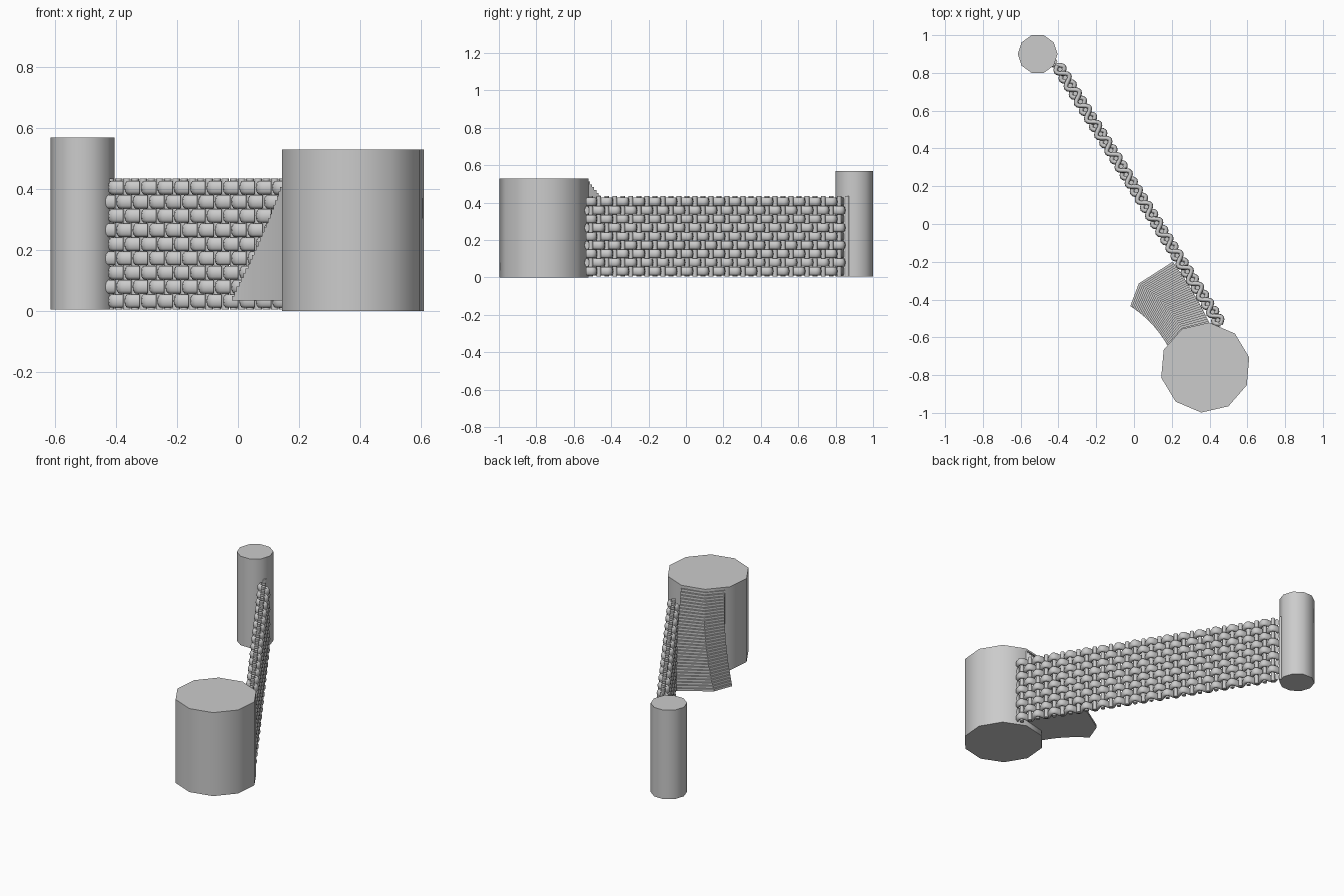
import bpy, bmesh, math
from mathutils import Vector

if "Cube" in bpy.data.objects:
    bpy.data.objects.remove(bpy.data.objects["Cube"])


def finish(name, bm, angle=40):
    bmesh.ops.recalc_face_normals(bm, faces=bm.faces)
    me = bpy.data.meshes.new(name)
    bm.to_mesh(me)
    bm.free()
    ob = bpy.data.objects.new(name, me)
    bpy.context.collection.objects.link(ob)
    bpy.ops.object.select_all(action='DESELECT')
    ob.select_set(True)
    bpy.context.view_layer.objects.active = ob
    bpy.ops.object.shade_smooth_by_angle(angle=math.radians(angle))
    return ob


def prism(bm, x, y, r, z0, z1, sides, turn=0):
    rings = [[bm.verts.new((x + r * math.cos(turn + i * math.tau / sides),
                            y + r * math.sin(turn + i * math.tau / sides), z))
              for i in range(sides)] for z in (z0, z1)]
    for i in range(sides):
        j = (i + 1) % sides
        bm.faces.new((rings[0][i], rings[0][j], rings[1][j], rings[1][i]))
    bm.faces.new(rings[0][::-1])
    bm.faces.new(rings[1])


# Ten-sided towers
TOWERS = (("large_tower", 0.377, -0.76, 0.239, 0.0, 0.53, math.radians(85)),
          ("small_tower", -0.51, 0.90, 0.105, 0.005, 0.57, 0))
for name, x, y, r, z0, z1, turn in TOWERS:
    bm = bmesh.new()
    prism(bm, x, y, r, z0, z1, 10, turn)
    finish(name, bm)

# Woven wall: one post per half wave, strands weave around them
START, END, HALVES = Vector((-0.405, 0.84, 0)), Vector((0.457, -0.53, 0)), 32
step = (END - START) / HALVES
d = step.normalized()
side = Vector((d.y, -d.x, 0))       # towards the front left

bm = bmesh.new()
for k in range(-1, HALVES):
    p = START + step * (k + 0.5)
    prism(bm, p.x, p.y, 0.0125, 0.005, 0.435, 8)
finish("wall_posts", bm, 60)

AMP, HALF_W, HALF_H, SUB, SEC = 0.025, 0.0125, 0.0232, 6, 10
bm = bmesh.new()
for row in range(9):
    z = 0.033 + row * 0.0465
    first = -1 if row % 2 else 0
    sign = 1
    prev = None
    count = (HALVES - first) * SUB
    for i in range(count + 1):
        u = i / SUB * math.pi
        c = START + step * (first + i / SUB) + side * (AMP * sign * math.sin(u))
        tangent = (step + side * (AMP * sign * math.pi * math.cos(u))).normalized()
        out = Vector((tangent.y, -tangent.x, 0))
        ring = []
        for k in range(SEC):
            a = k * math.tau / SEC
            v = c + out * (HALF_W * math.cos(a))
            v.z = z + HALF_H * math.sin(a)
            ring.append(bm.verts.new(v))
        if prev:
            for k in range(SEC):
                m = (k + 1) % SEC
                bm.faces.new((prev[k], prev[m], ring[m], ring[k]))
        else:
            bm.faces.new(ring)
        prev = ring
    bm.faces.new(prev)
finish("woven_strands", bm, 60)

# Curved stair fanning down from the large tower; each edge is a quadratic curve
EDGES = (((-0.02, -0.435), (0.105, -0.515), (0.178, -0.645)),
         ((0.025, -0.315), (0.17, -0.40), (0.258, -0.56)),
         ((0.205, -0.20), (0.31, -0.34), (0.40, -0.525)))
STEPS, BASE, TOP = 32, 0.035, 0.512


def on_edge(e, t):
    a, b, c = (Vector(p) for p in e)
    return a * (1 - t) ** 2 + b * 2 * t * (1 - t) + c * t * t


bm = bmesh.new()
rise = (TOP - BASE) / STEPS
rows = []
for i in range(STEPS + 1):
    pts = [on_edge(e, i / STEPS) for e in EDGES]
    levels = [i] if i == STEPS else [i, i + 1]
    low = [bm.verts.new((p.x, p.y, BASE)) for p in pts]
    for n in levels:
        high = low if n == 0 else [bm.verts.new((p.x, p.y, BASE + n * rise)) for p in pts]
        rows.append((low, high))
for (l0, h0), (l1, h1) in zip(rows, rows[1:]):
    for k in (0, 1):
        bm.faces.new((h0[k], h0[k + 1], h1[k + 1], h1[k]))       # treads and risers
        if l0 is not l1:
            bm.faces.new((l0[k], l1[k], l1[k + 1], l0[k + 1]))   # underside
    if l0 is not l1:
        for k in (0, 2):
            bm.faces.new((l0[k], l1[k], h1[k], h0[k]))           # side walls
low, high = rows[-1]
for k in (0, 1):
    bm.faces.new((low[k], low[k + 1], high[k + 1], high[k]))
finish("curved_stair", bm, 20)
